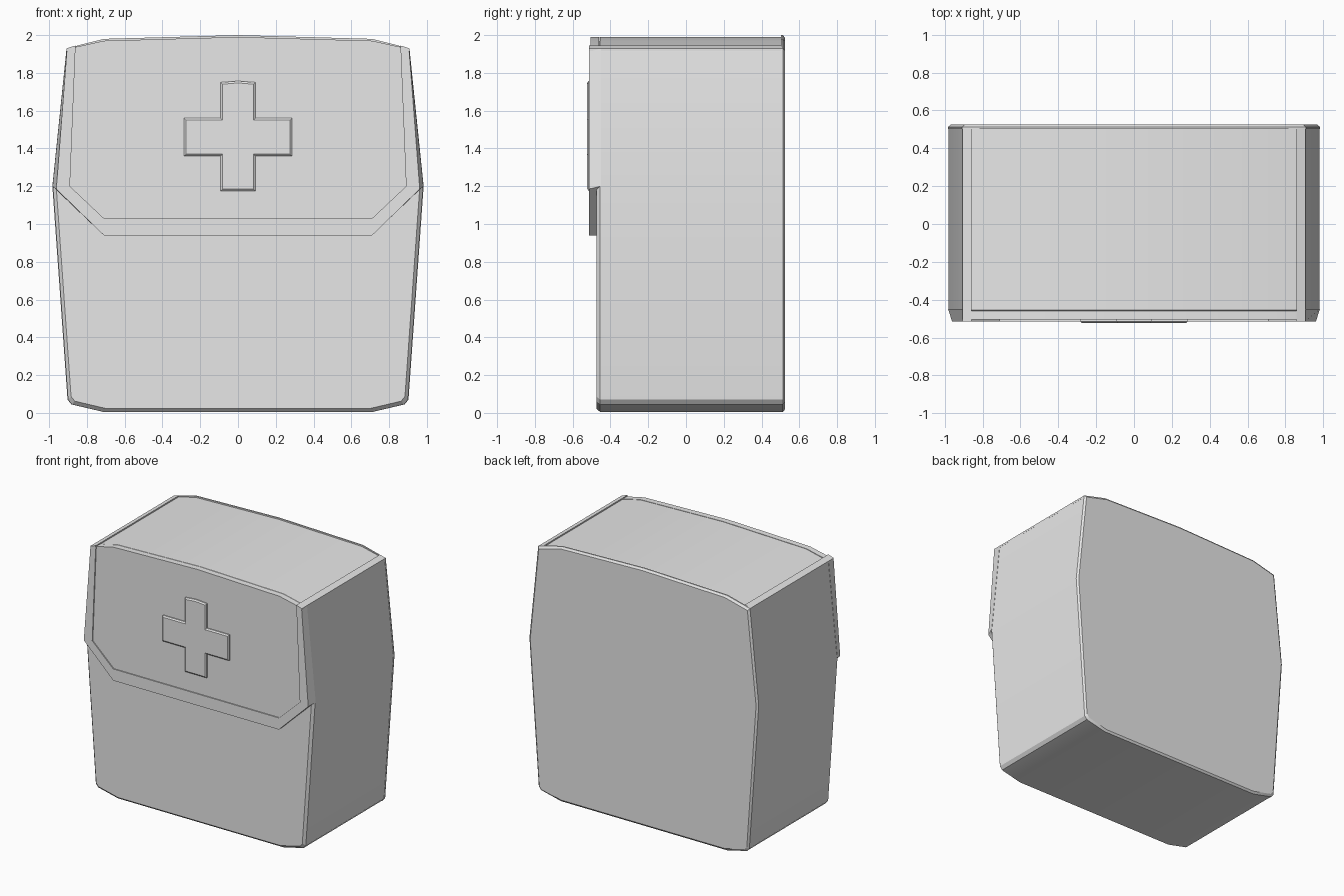
import bpy
import bmesh

cube = bpy.data.objects.get("Cube")
if cube:
    bpy.data.objects.remove(cube, do_unlink=True)

grey = bpy.data.materials.new("plain_grey")
grey.use_nodes = True
grey.diffuse_color = (0.8, 0.8, 0.8, 1)
grey.node_tree.nodes["Principled BSDF"].inputs["Base Color"].default_value = (0.8, 0.8, 0.8, 1)


def loft(name, rings):
    """Skin a list of closed 3D rings and cap both ends."""
    bm = bmesh.new()
    loops = [[bm.verts.new(p) for p in ring] for ring in rings]
    for a, b in zip(loops, loops[1:]):
        for i in range(len(a)):
            j = (i + 1) % len(a)
            bm.faces.new((a[i], a[j], b[j], b[i]))
    bm.faces.new(loops[0])
    bm.faces.new(loops[-1])
    bmesh.ops.recalc_face_normals(bm, faces=bm.faces)
    mesh = bpy.data.meshes.new(name)
    bm.to_mesh(mesh)
    bm.free()
    mesh.materials.append(grey)
    obj = bpy.data.objects.new(name, mesh)
    bpy.context.collection.objects.link(obj)
    bpy.ops.object.select_all(action="DESELECT")
    obj.select_set(True)
    bpy.context.view_layer.objects.active = obj
    bpy.ops.object.shade_smooth_by_angle(angle=0.4)
    return obj


def mirrored(half):
    """Close a right-hand outline (bottom to top) with its mirror image."""
    return half + [(-x, z) for x, z in reversed(half) if x > 0]


def ring(outline, y, scale=1.0):
    return [(x * scale, y, 1 + (z - 1) * scale) for x, z in outline]


# Main bag, chamfered at the front, with a slightly sunken top
sides = [(0.71, 0.005), (0.88, 0.045), (0.9, 0.07), (0.98, 1.2), (0.905, 1.93)]
body = mirrored(sides + [(0.86, 1.935), (0.71, 1.97), (0, 1.99)])
loft("body", [ring(body, -0.475, 0.982), ring(body, -0.455), ring(body, 0.506)])

# Back panel with a raised lip
back = mirrored([(x * 1.003, z) for x, z in sides] + [(0.71, 1.98), (0, 2.0)])
loft("back_panel", [ring(back, 0.503), ring(back, 0.513), ring(back, 0.525, 0.985)])

# Recessed panel of the front flap
panel = mirrored([(0.71, 1.02), (0.9, 1.19), (0.86, 1.937), (0.71, 1.97), (0, 1.99)])
loft("flap_panel", [ring(panel, -0.506), ring(panel, -0.46)])

# Trim running around the sides and bottom of the flap
# each entry: outer front, outer back, inner edge
half = [((0.905, 1.93), (0.907, 1.93), (0.86, 1.945)),
        ((0.962, 1.185), (0.982, 1.2), (0.89, 1.2)),
        ((0.71, 0.94), (0.71, 0.94), (0.71, 1.03))]
full = half + [tuple((-x, z) for x, z in s) for s in reversed(half)]
loft("flap_trim", [[(f[0], -0.514, f[1]), (b[0], -0.45, b[1]),
                    (i[0], -0.45, i[1]), (i[0], -0.514, i[1])] for f, b, i in full])

# Raised strips over the top edges
for side, label in ((1, "left"), (-1, "right")):
    strip = [(0.86 * side, 1.92), (0.86 * side, 1.945),
             (0.907 * side, 1.93), (0.907 * side, 1.915)]
    loft(label + "_top_strip", [ring(strip, -0.513), ring(strip, 0.506)])


# Raised cross emblem with a chamfered edge
def cross(inset):
    arm, w = 0.285 - inset, 0.092 - inset
    low, high = 1.36 + inset, 1.56 - inset
    return mirrored([(w, 1.175 + inset), (w, low), (arm, low), (arm, high),
                     (w, high), (w, 1.75 - inset), (0, 1.757 - inset)])


loft("cross_emblem", [ring(cross(0), -0.49), ring(cross(0), -0.515),
                      ring(cross(0.01), -0.523)])
